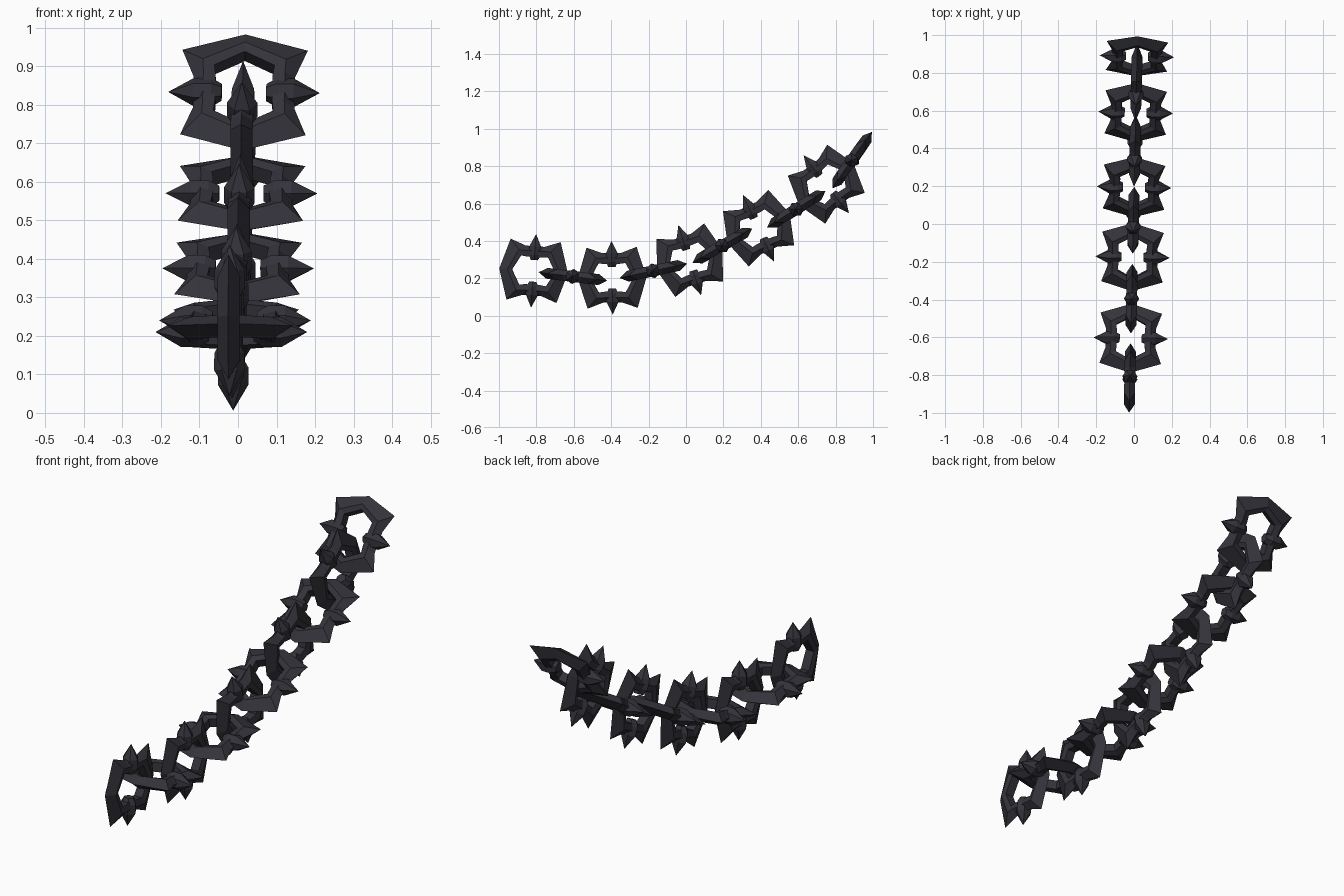
import bpy, bmesh, math
from mathutils import Matrix, Vector

if "Cube" in bpy.data.objects:
    bpy.data.objects.remove(bpy.data.objects["Cube"])

iron = bpy.data.materials.new("dark iron")
iron.diffuse_color = (0.034, 0.033, 0.043, 1)
iron.use_nodes = True
iron.node_tree.nodes["Principled BSDF"].inputs["Base Color"].default_value = iron.diffuse_color


def loop(apex, corner, notch):
    """Ten-point ring outline mirrored from one quadrant (x along chain, y across)."""
    (a, b), (c, d) = corner, notch
    return [(apex, 0), (a, b), (c, d), (-c, d), (-a, b),
            (-apex, 0), (-a, -b), (-c, -d), (c, -d), (a, -b)]


def link_mesh():
    bm = bmesh.new()
    outer = loop(0.184, (0.134, 0.163), (0.05, 0.132))
    ridge = loop(0.140, (0.086, 0.108), (0.045, 0.106))
    inner = loop(0.115, (0.072, 0.078), (0.04, 0.074))
    # blade-edged ring: sharp rim, raised ridge, flat inner wall
    section = [(outer, 0), (ridge, 0.029), (inner, 0.022), (inner, -0.022), (ridge, -0.029)]
    rings = [[bm.verts.new((x, y, z)) for x, y in pts] for pts, z in section]
    for r in range(5):
        p, q = rings[r], rings[(r + 1) % 5]
        for i in range(10):
            j = (i + 1) % 10
            bm.faces.new((p[i], p[j], q[j], q[i]))
    # side spikes: a blunt stub inside the hole, a sharp point outside
    for s in (1, -1):
        prof = [(0.058, 0.022), (0.085, 0.036), (0.13, 0.036)]
        tiers = [[bm.verts.new((r * math.cos(k * math.pi / 3 + math.pi / 6), s * w,
                                r * 1.1 * math.sin(k * math.pi / 3 + math.pi / 6)))
                  for k in range(6)] for w, r in prof]
        tip = bm.verts.new((0, s * 0.197, 0))
        bm.faces.new(tiers[0])
        for k in range(6):
            m = (k + 1) % 6
            for p, q in zip(tiers, tiers[1:]):
                bm.faces.new((p[k], p[m], q[m], q[k]))
            bm.faces.new((tiers[2][k], tiers[2][m], tip))
    bmesh.ops.recalc_face_normals(bm, faces=bm.faces)
    me = bpy.data.meshes.new("spiked_link")
    bm.to_mesh(me)
    bm.free()
    me.materials.append(iron)
    return me


mesh = link_mesh()
# link centres (y, z) and pitch in degrees along the hanging chain
path = [(-0.815, 0.24, -4), (-0.605, 0.21, -7), (-0.395, 0.203, 1), (-0.175, 0.24, 12),
        (0.02, 0.297, 18), (0.195, 0.375, 30), (0.388, 0.468, 25), (0.59, 0.57, 32),
        (0.75, 0.703, 38), (0.888, 0.832, 55)]
for i, (y, z, deg) in enumerate(path):
    t = math.radians(deg)
    along = Vector((0.022, math.cos(t), math.sin(t))).normalized()
    side = Vector((1, -0.022, 0)).normalized()
    up = side.cross(along).normalized()
    side = along.cross(up)
    # alternate upright and flat links
    across, thick = (up, -side) if i % 2 == 0 else (side, -up)
    if along.cross(across).dot(thick) < 0:
        thick = -thick
    rot = Matrix((along, across, thick)).transposed().to_4x4()
    ob = bpy.data.objects.new(f"chain_link_{i + 1}", mesh)
    bpy.context.collection.objects.link(ob)
    ob.matrix_world = Matrix.Translation((0.022 * y - 0.004, y, z)) @ rot
